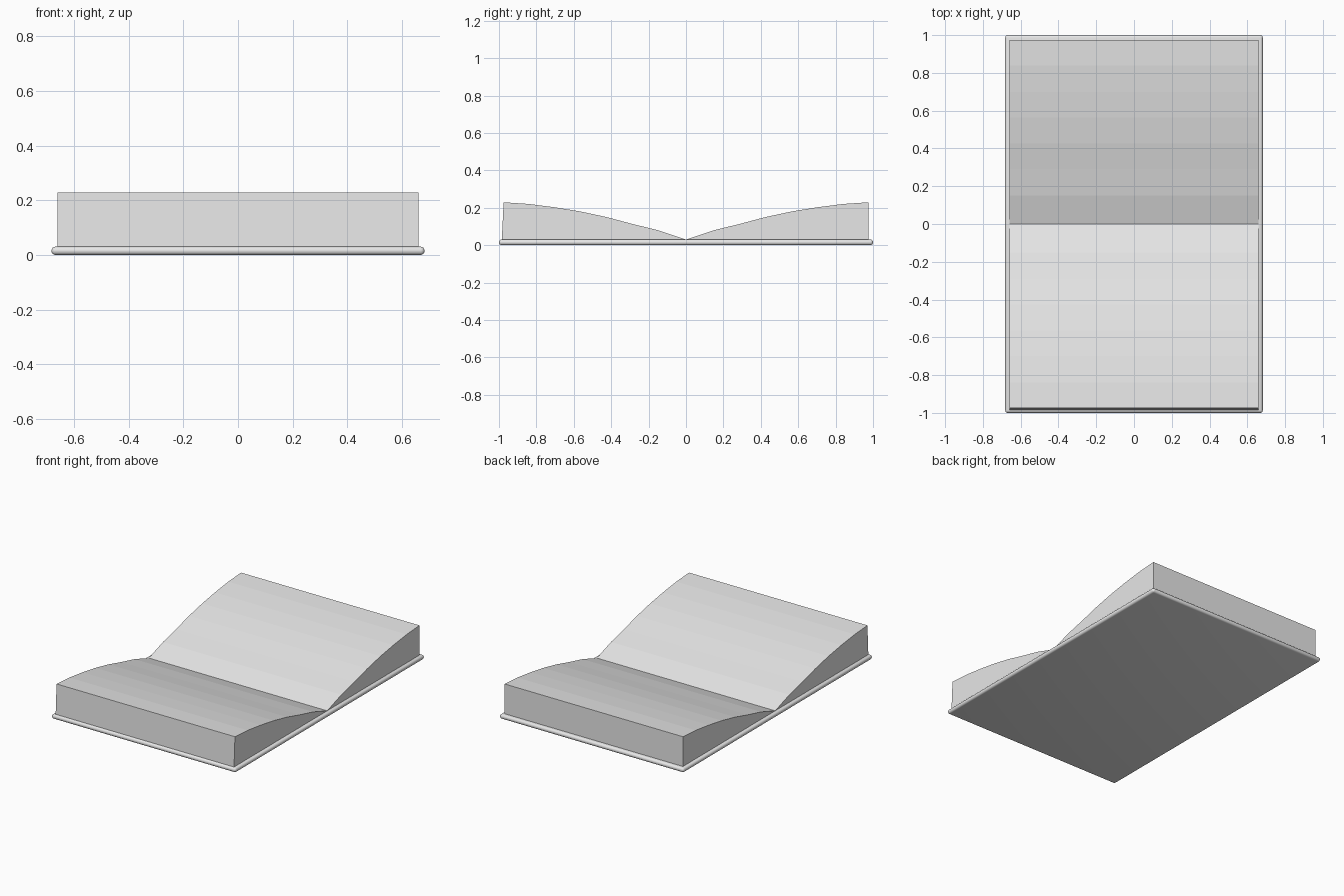
import bpy
import bmesh

cube = bpy.data.objects.get("Cube")
if cube:
    bpy.data.objects.remove(cube, do_unlink=True)

grey = bpy.data.materials.new("light_grey")
grey.use_nodes = True
color = (0.8, 0.8, 0.8, 1)
grey.diffuse_color = color
grey.node_tree.nodes["Principled BSDF"].inputs["Base Color"].default_value = color


def add_object(name, bm):
    bmesh.ops.recalc_face_normals(bm, faces=bm.faces)
    mesh = bpy.data.meshes.new(name)
    bm.to_mesh(mesh)
    bm.free()
    mesh.materials.append(grey)
    obj = bpy.data.objects.new(name, mesh)
    bpy.context.collection.objects.link(obj)
    return obj


# Thin cover with rounded edges
bm = bmesh.new()
bmesh.ops.create_cube(bm, size=1)
bmesh.ops.scale(bm, verts=bm.verts, vec=(1.364, 2.0, 0.03))
bmesh.ops.translate(bm, verts=bm.verts, vec=(0, 0, 0.015))
bmesh.ops.bevel(bm, geom=list(bm.edges), offset=0.014, segments=4,
                profile=0.5, affect='EDGES')
cover = add_object("cover", bm)
bpy.context.view_layer.objects.active = cover
cover.select_set(True)
bpy.ops.object.shade_smooth_by_angle()

# Curved page blocks: side profile from the gutter to the outer edge
TOP = [(0, 0.03), (0.15, 0.08), (0.29, 0.114), (0.425, 0.15),
       (0.565, 0.18), (0.7, 0.202), (0.84, 0.22), (0.975, 0.229)]


def add_pages(name, side, foot):
    bm = bmesh.new()
    profile = TOP + [(foot, 0.025), (0, 0.025)]
    face = bm.faces.new([bm.verts.new((-0.66, side * y, z)) for y, z in profile])
    out = bmesh.ops.extrude_face_region(bm, geom=[face])
    moved = [v for v in out["geom"] if isinstance(v, bmesh.types.BMVert)]
    bmesh.ops.translate(bm, verts=moved, vec=(1.32, 0, 0))
    add_object(name, bm)


add_pages("front_pages", -1, 0.985)
add_pages("back_pages", 1, 0.975)
